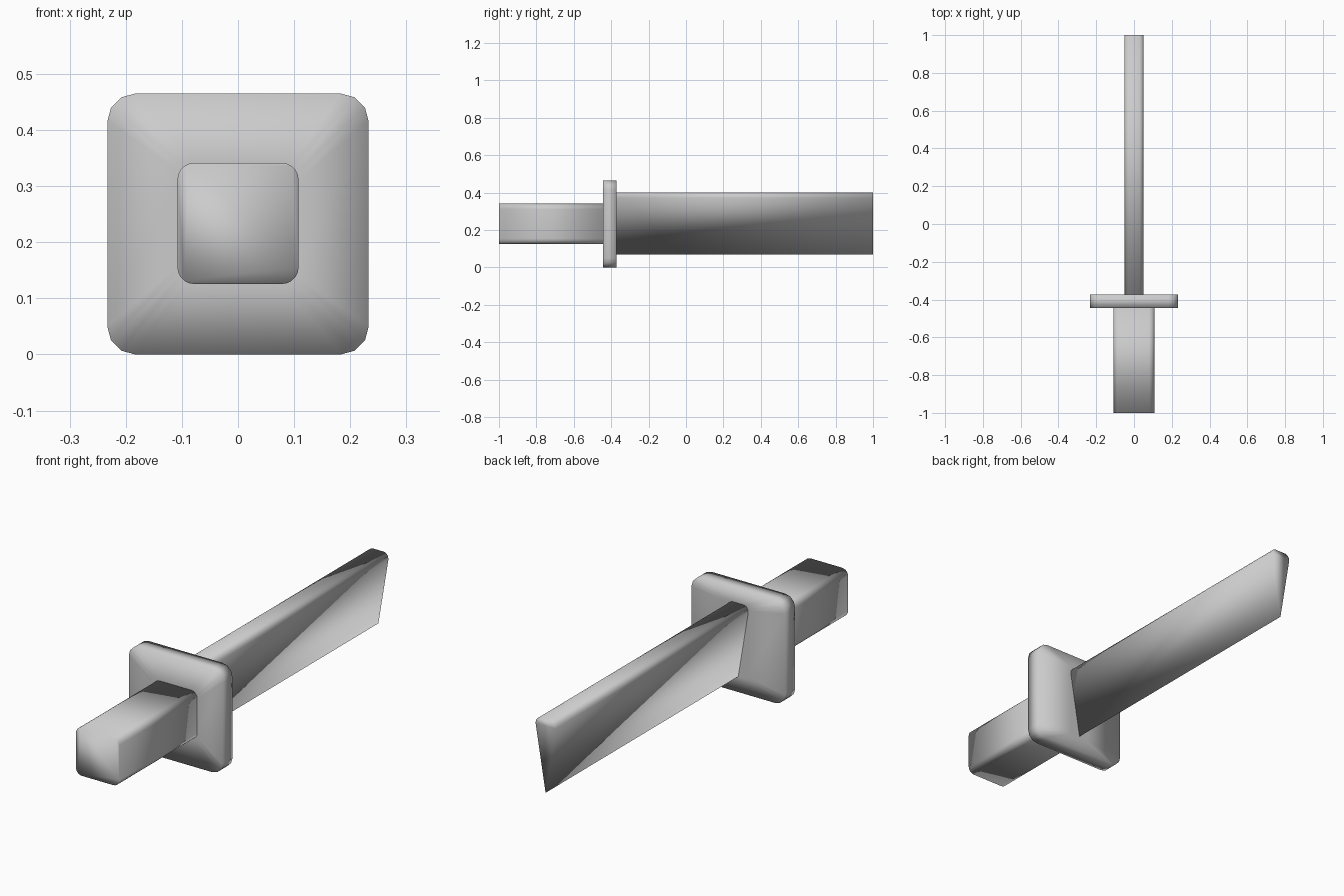
import bpy, bmesh
from math import sin, cos, radians

if "Cube" in bpy.data.objects:
    bpy.data.objects.remove(bpy.data.objects["Cube"])


def rounded_rect(hx, hz, cz, r, seg):
    """Rounded rectangle outline in the x-z plane, as (x, z) points."""
    pts = []
    for sx, sz, start in ((1, 1, 0), (-1, 1, 90), (-1, -1, 180), (1, -1, 270)):
        for i in range(seg + 1):
            a = radians(start + 90 * i / seg)
            pts.append((sx * (hx - r) + r * cos(a), cz + sz * (hz - r) + r * sin(a)))
    return pts


def loft(name, sections):
    """Skin a closed, smooth-shaded solid through (profile, y) sections."""
    bm = bmesh.new()
    rings = [[bm.verts.new((x, y, z)) for x, z in prof] for prof, y in sections]
    n = len(rings[0])
    for a, b in zip(rings, rings[1:]):
        for i in range(n):
            j = (i + 1) % n
            bm.faces.new((a[i], a[j], b[j], b[i]))
    bm.faces.new(rings[0])
    bm.faces.new(rings[-1])
    bmesh.ops.recalc_face_normals(bm, faces=bm.faces)
    for f in bm.faces:
        f.smooth = True
    mesh = bpy.data.meshes.new(name)
    bm.to_mesh(mesh)
    bm.free()
    obj = bpy.data.objects.new(name, mesh)
    bpy.context.collection.objects.link(obj)
    return obj


# Handle: rounded square bar
grip = rounded_rect(0.108, 0.108, 0.2335, 0.03, 5)
loft("handle", [(grip, -1.0), (grip, -0.44)])

# Guard: square plate with rounded corners and an inner ring on each face
plate = rounded_rect(0.233, 0.2325, 0.2325, 0.05, 3)
front_ring = rounded_rect(0.108, 0.108, 0.2335, 0.03, 3)
back_ring = rounded_rect(0.05, 0.165, 0.235, 0.02, 3)
loft("guard", [(front_ring, -0.445), (plate, -0.445), (plate, -0.372), (back_ring, -0.372)])

# Blade: wedge section, rounded spine on top and a sharp edge below
half = [(0.05, 0.372), (0.048, 0.385), (0.041, 0.395), (0.03, 0.40)]
wedge = [(0, 0.07)] + half + [(-x, z) for x, z in reversed(half)]
loft("blade", [(wedge, -0.375), (wedge, 1.0)])
